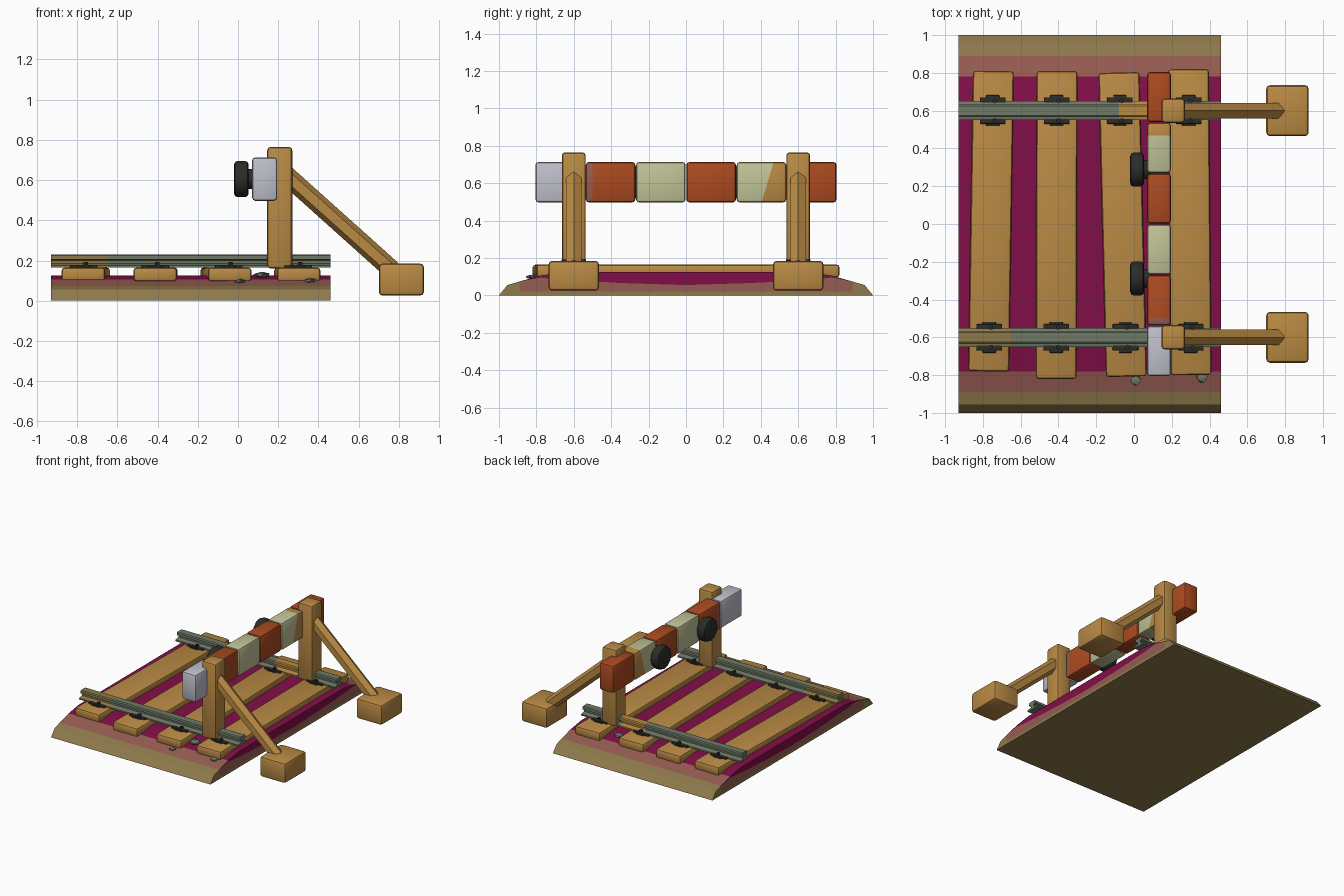
import bpy, bmesh, math, random
from mathutils import Matrix, Vector

if "Cube" in bpy.data.objects:
    bpy.data.objects.remove(bpy.data.objects["Cube"])

random.seed(4)

COLOURS = {
    "wood": (0.49, 0.255, 0.058),
    "magenta_gravel": (0.223, 0.0045, 0.065),
    "pink_gravel": (0.305, 0.107, 0.084),
    "tan_gravel": (0.27, 0.195, 0.072),
    "red_paint": (0.413, 0.069, 0.0145),
    "cream_paint": (0.54, 0.55, 0.315),
    "pale_lavender": (0.527, 0.527, 0.604),
    "dark_iron": (0.025, 0.025, 0.021),
    "rail_steel": (0.162, 0.195, 0.138),
}
MATS = {}
for key, rgb in COLOURS.items():
    MATS[key] = bpy.data.materials.new(key)
    MATS[key].diffuse_color = (*rgb, 1)


def finish(name, bm, mats, smooth=True):
    bmesh.ops.recalc_face_normals(bm, faces=bm.faces)
    me = bpy.data.meshes.new(name)
    bm.to_mesh(me)
    bm.free()
    for m in mats:
        me.materials.append(MATS[m])
    ob = bpy.data.objects.new(name, me)
    bpy.context.collection.objects.link(ob)
    if smooth:
        me.shade_smooth()
        me.set_sharp_from_angle(angle=math.radians(35))
    return ob


def box(name, lo, hi, mats, bevel=0.0, turn=0.0, split=None):
    """Bevelled box; split=(point, normal) paints the far side with the second material."""
    lo, hi = Vector(lo), Vector(hi)
    bm = bmesh.new()
    bmesh.ops.create_cube(bm, size=1)
    bmesh.ops.scale(bm, vec=hi - lo, verts=bm.verts)
    if bevel:
        bmesh.ops.bevel(bm, geom=bm.edges[:], offset=bevel, segments=2,
                        profile=0.5, affect='EDGES')
    bmesh.ops.rotate(bm, matrix=Matrix.Rotation(turn, 3, 'Z'), verts=bm.verts)
    bmesh.ops.translate(bm, vec=(lo + hi) / 2, verts=bm.verts)
    if split:
        p, n = Vector(split[0]), Vector(split[1])
        bmesh.ops.bisect_plane(bm, geom=bm.verts[:] + bm.edges[:] + bm.faces[:],
                               plane_co=p, plane_no=n)
        for f in bm.faces:
            f.material_index = int((f.calc_center_median() - p).dot(n) > 0)
    return finish(name, bm, mats)


def rod(name, a, b, radius, sides, mat, bevel=0.0, spin=0.0):
    """Prism with the given number of sides running from a to b."""
    a, b = Vector(a), Vector(b)
    bm = bmesh.new()
    bmesh.ops.create_cone(bm, cap_ends=True, segments=sides, radius1=radius,
                          radius2=radius, depth=(b - a).length)
    if bevel:
        rims = [e for e in bm.edges if abs(e.verts[0].co.z - e.verts[1].co.z) < 1e-5]
        bmesh.ops.bevel(bm, geom=rims, offset=bevel, segments=2, profile=0.5, affect='EDGES')
    rot = (b - a).to_track_quat('Z', 'Y').to_matrix().to_4x4()
    bm.transform(Matrix.Translation((a + b) / 2) @ rot @ Matrix.Rotation(spin, 4, 'Z'))
    return finish(name, bm, [mat])


# Gravel bed: columns of (y, top height, lower limit of the magenta layer)
X0, X1 = -0.93, 0.46
half = [(1, 0, 0), (0.955, 0.055, 0.055), (0.89, 0.074, 0.074), (0.78, 0.105, 0.095),
        (0.65, 0.125, 0.082), (0.35, 0.125, 0.066), (0, 0.125, 0.055)]
cols = [(-y, t, m) for y, t, m in half] + [(y, t, m) for y, t, m in half[-2::-1]]
bm = bmesh.new()


def quad(points, index):
    f = bm.faces.new([bm.verts.new(p) for p in points])
    f.material_index = index


for (ya, ta, ma), (yb, tb, mb) in zip(cols, cols[1:]):
    mid = abs(ya + yb) / 2
    quad([(X0, ya, ta), (X1, ya, ta), (X1, yb, tb), (X0, yb, tb)],
         2 if mid > 0.89 else 1 if mid > 0.78 else 0)
    quad([(X0, ya, 0), (X1, ya, 0), (X1, yb, 0), (X0, yb, 0)], 2)
    la = [0, min(0.02, ta), ma, ta]
    lb = [0, min(0.02, tb), mb, tb]
    for x in (X0, X1):
        for i in range(3):
            quad([(x, ya, la[i]), (x, yb, lb[i]), (x, yb, lb[i + 1]), (x, ya, la[i + 1])],
                 2 if mid > 0.89 else 2 - i)
bmesh.ops.remove_doubles(bm, verts=bm.verts, dist=1e-5)
bmesh.ops.dissolve_degenerate(bm, edges=bm.edges, dist=1e-5)
finish("gravel_bed", bm, ["magenta_gravel", "pink_gravel", "tan_gravel"], smooth=False)

# Sleepers, each laid slightly askew: centre x, centre y, half length, turn
sleepers = [(-0.757, 0.015, 0.795, -0.9), (-0.41, -0.005, 0.815, -0.15),
            (-0.06, -0.003, 0.805, 1.4), (0.295, 0.01, 0.81, 0.5)]
for i, (x, y, h, deg) in enumerate(sleepers):
    box(f"sleeper_{i + 1}", (x - 0.108, y - h, 0.096), (x + 0.108, y + h, 0.165), ["wood"],
        bevel=0.016, turn=math.radians(deg))

# Rails: I-shaped profile swept along x, with one weathered stretch each
rail_half = [(0.05, 0.165), (0.05, 0.176), (0.014, 0.184), (0.014, 0.2),
             (0.034, 0.206), (0.034, 0.224), (0.026, 0.23)]
profile = rail_half + [(-y, z) for y, z in reversed(rail_half)]


def rail(name, yc, stations, worn_span, worn_mat):
    bm = bmesh.new()
    rings = [[bm.verts.new((x, yc + y, z)) for y, z in profile] for x in stations]
    n = len(profile)
    for k in range(len(rings) - 1):
        for j in range(n):
            f = bm.faces.new([rings[k][j], rings[k][(j + 1) % n],
                              rings[k + 1][(j + 1) % n], rings[k + 1][j]])
            f.material_index = int(k == worn_span)
    for k in (0, -1):
        bm.faces.new(rings[k]).material_index = int(k == worn_span)
    finish(name, bm, ["rail_steel", worn_mat], smooth=False)


rail("front_rail", -0.6, [X0, -0.65, X1], 0, "tan_gravel")
rail("back_rail", 0.6, [X0, -0.08, 0.12, X1], 1, "wood")

# Rail clamps with bolts on every sleeper
for yc in (-0.6, 0.6):
    for i, (x, y, h, deg) in enumerate(sleepers):
        cx = x - math.sin(math.radians(deg)) * yc
        for s in (-1, 1):
            ya, yb = sorted((yc + s * 0.04, yc + s * 0.07))
            box(f"clamp_{i + 1}", (cx - 0.068, ya, 0.16), (cx + 0.068, yb, 0.178),
                ["dark_iron"], bevel=0.004)
            ya, yb = sorted((yc + s * 0.03, yc + s * 0.082))
            box(f"clamp_bolt_{i + 1}", (cx - 0.035, ya, 0.16), (cx + 0.035, yb, 0.173),
                ["dark_iron"], bevel=0.003)
            rod(f"bolt_head_{i + 1}", (cx + 0.01, yc + s * 0.052, 0.17),
                (cx + 0.01, yc + s * 0.052, 0.192), 0.013, 6, "dark_iron")

# Posts, hexagonal braces, foot blocks and round buffers on both sides
for side, s in (("front", -1), ("back", 1)):
    y = 0.6 * s
    box(f"{side}_post", (0.145, y - 0.064, 0.16), (0.27, y + 0.064, 0.765), ["wood"], bevel=0.018)
    brace = rod(f"{side}_brace", (0.215, y, 0.647), (0.765, y, 0.154), 0.047, 6, "wood")
    # Keep a ridge along the top of the brace
    if max(abs(v.co.y - y) for v in brace.data.vertices) > 0.045:
        bpy.data.objects.remove(brace)
        rod(f"{side}_brace", (0.215, y, 0.647), (0.765, y, 0.154), 0.047, 6, "wood",
            spin=math.radians(30))
    box(f"{side}_foot_block", (0.7, y - 0.135, 0.025), (0.925, y + 0.135, 0.185), ["wood"],
        bevel=0.02)
    yb = 0.288 * s
    rod(f"{side}_buffer", (-0.02, yb, 0.605), (0.053, yb, 0.605), 0.09, 12, "dark_iron", bevel=0.018)
    rod(f"{side}_buffer_neck", (0.04, yb, 0.605), (0.09, yb, 0.605), 0.05, 12, "dark_iron")

# Striped cross beam made of six blocks
stripes = [["pale_lavender"], ["red_paint", "pink_gravel"], ["cream_paint"],
           ["red_paint"], ["cream_paint", "wood"], ["red_paint"]]
worn = {1: ((0.13, -0.5, 0.6), (0, -1, 0)), 4: ((0.13, 0.435, 0.6), (0, 1, -0.3))}
pitch = 1.614 / 6
for i, mats in enumerate(stripes):
    y = -0.807 + pitch * i
    box(f"beam_block_{i + 1}", (0.07, y + 0.002, 0.497), (0.195, y + pitch - 0.002, 0.713), mats,
        bevel=0.016, split=worn.get(i))

# Loose stones
for i, (x, y, z, r) in enumerate([(0.12, -0.7, 0.128, 0.045), (0.01, -0.83, 0.097, 0.03),
                                  (0.36, -0.81, 0.1, 0.035), (0.1, 0.7, 0.125, 0.035)]):
    bm = bmesh.new()
    bmesh.ops.create_icosphere(bm, subdivisions=1, radius=r)
    for v in bm.verts:
        v.co *= random.uniform(0.8, 1.1)
        v.co.z *= 0.4
    bmesh.ops.translate(bm, vec=(x, y, z), verts=bm.verts)
    finish(f"stone_{i + 1}", bm, ["rail_steel"], smooth=False)

for m in bpy.data.materials:
    if m.users and not m.is_grease_pencil:
        m.use_nodes = True
        m.node_tree.nodes["Principled BSDF"].inputs["Base Color"].default_value = m.diffuse_color
